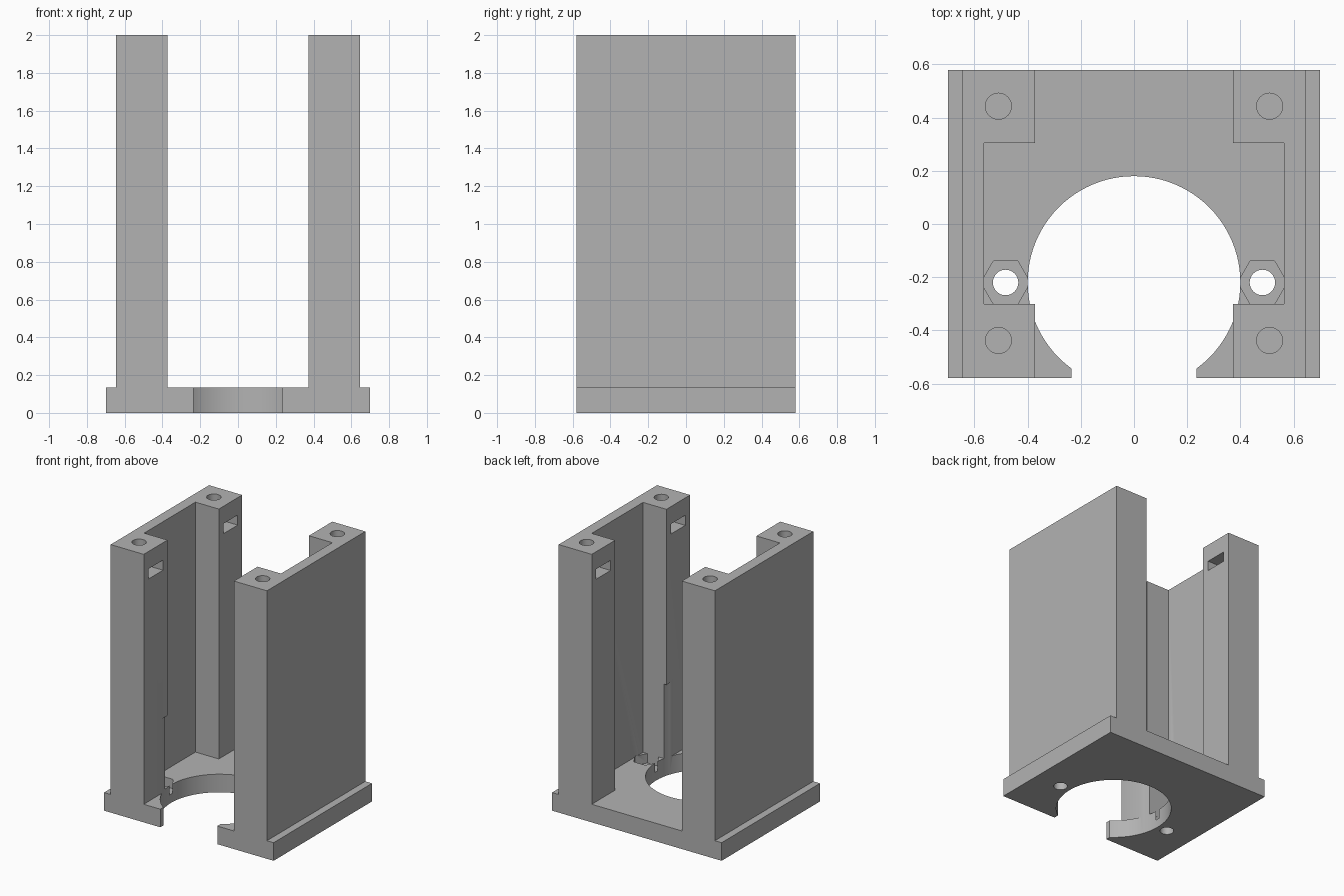
import bpy
import bmesh
import math

cube = bpy.data.objects.get("Cube")
if cube:
    bpy.data.objects.remove(cube, do_unlink=True)

grey = bpy.data.materials.new("plain_grey")
grey.use_nodes = True
colour = (0.45, 0.45, 0.45, 1)
grey.diffuse_color = colour
grey.node_tree.nodes["Principled BSDF"].inputs["Base Color"].default_value = colour


def prism(name, outline, z0, z1):
    """Extrude a flat outline from z0 up to z1."""
    bm = bmesh.new()
    face = bm.faces.new([bm.verts.new((x, y, z0)) for x, y in outline])
    top = bmesh.ops.extrude_face_region(bm, geom=[face])["geom"]
    bmesh.ops.translate(bm, vec=(0, 0, z1 - z0),
                        verts=[v for v in top if isinstance(v, bmesh.types.BMVert)])
    bmesh.ops.recalc_face_normals(bm, faces=bm.faces)
    mesh = bpy.data.meshes.new(name)
    bm.to_mesh(mesh)
    bm.free()
    mesh.materials.append(grey)
    obj = bpy.data.objects.new(name, mesh)
    bpy.context.collection.objects.link(obj)
    return obj


def rect(x0, x1, y0, y1):
    return [(x0, y0), (x1, y0), (x1, y1), (x0, y1)]


def ring(x, y, radius, sides):
    angles = [2 * math.pi * i / sides for i in range(sides)]
    return [(x + radius * math.cos(a), y + radius * math.sin(a)) for a in angles]


def combine(body, tool, operation):
    """Apply a boolean and discard the tool."""
    mod = body.modifiers.new("boolean", 'BOOLEAN')
    mod.operation = operation
    mod.solver = 'EXACT'
    mod.object = tool
    bpy.context.view_layer.objects.active = body
    bpy.ops.object.modifier_apply(modifier=mod.name)
    bpy.data.objects.remove(tool, do_unlink=True)


HALF_Y = 0.58
BASE_TOP = 0.135
TOP = 2.0
BORE_Y = -0.22

# Base plate
body = prism("motor_bracket", rect(-0.70, 0.70, -HALF_Y, HALF_Y), 0, BASE_TOP)

# C-shaped side towers: thin wall with a thick post at each end
for side in (-1, 1):
    outline = [(0.645, -HALF_Y), (0.645, HALF_Y), (0.372, HALF_Y), (0.372, 0.305),
               (0.565, 0.305), (0.565, -0.30), (0.372, -0.30), (0.372, -HALF_Y)]
    tower = prism("tower", [(side * x, y) for x, y in outline], 0.05, TOP)
    combine(body, tower, 'UNION')

# Large bore, which also shaves the front posts, and its open front slot
combine(body, prism("bore", ring(0, BORE_Y, 0.40, 96), -0.1, 0.69), 'DIFFERENCE')
combine(body, prism("slot", rect(-0.235, 0.235, -0.7, -0.4), -0.1, 0.3), 'DIFFERENCE')

for side in (-1, 1):
    # Nut pocket and screw hole in the base
    nut_x = side * 0.483
    combine(body, prism("pocket", ring(nut_x, BORE_Y, 0.0925, 6), 0.065, 0.14), 'DIFFERENCE')
    combine(body, prism("hole", ring(nut_x, BORE_Y, 0.048, 32), -0.1, 0.2), 'DIFFERENCE')
    # Screw hole and sideways nut slot near the top of each post
    for y in (-0.438, 0.443):
        combine(body, prism("hole", ring(side * 0.51, y, 0.049, 32), 1.6, 2.1), 'DIFFERENCE')
        x0, x1 = sorted((side * 0.30, side * 0.595))
        combine(body, prism("slot", rect(x0, x1, y - 0.085, y + 0.085), 1.795, 1.87),
                'DIFFERENCE')

# Smooth the round walls, keep the edges sharp
bpy.ops.object.select_all(action='DESELECT')
body.select_set(True)
bpy.context.view_layer.objects.active = body
bpy.ops.object.shade_smooth_by_angle(angle=math.radians(30))
